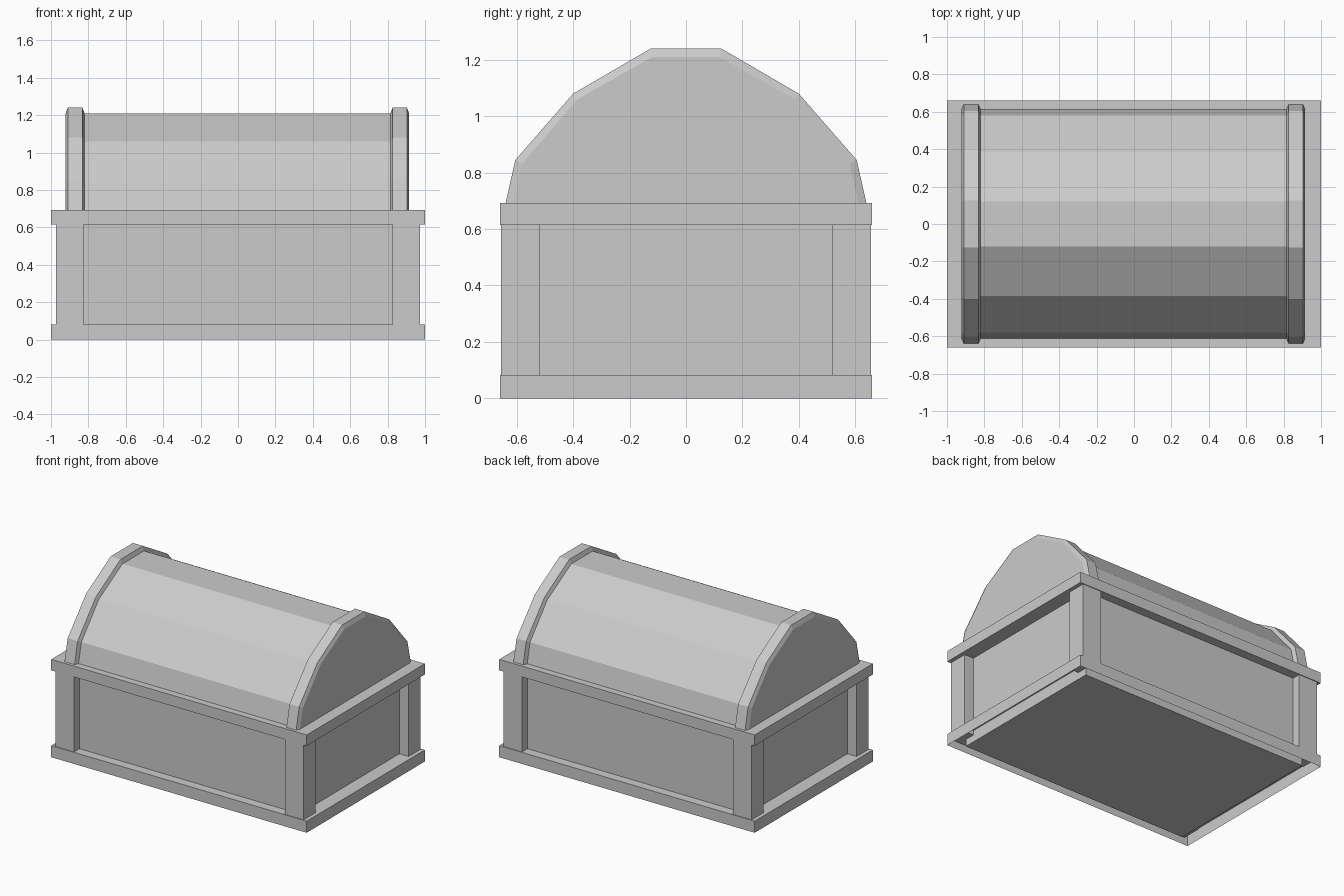
import bpy, bmesh

if "Cube" in bpy.data.objects:
    bpy.data.objects.remove(bpy.data.objects["Cube"])

OUTER = [(0.64, 0.69), (0.605, 0.845), (0.40, 1.08), (0.125, 1.24)]
INNER = [(0.612, 0.69), (0.58, 0.832), (0.385, 1.06), (0.12, 1.21)]


def finish(name, bm):
    bmesh.ops.recalc_face_normals(bm, faces=bm.faces)
    mesh = bpy.data.meshes.new(name)
    bm.to_mesh(mesh)
    bm.free()
    obj = bpy.data.objects.new(name, mesh)
    bpy.context.collection.objects.link(obj)
    return obj


def box(name, lo, hi, open_bottom=False):
    bm = bmesh.new()
    bmesh.ops.create_cube(bm, size=1)
    for v in bm.verts:
        v.co = [(a + b) / 2 + c * (b - a) for a, b, c in zip(lo, hi, v.co)]
    if open_bottom:
        bm.normal_update()
        down = [f for f in bm.faces if f.normal.z < -0.9]
        bmesh.ops.delete(bm, geom=down, context='FACES_ONLY')
    return finish(name, bm)


def loft(name, sections, caps):
    """Bridge mirrored half profiles placed along x."""
    bm = bmesh.new()
    rows = []
    for x, half in sections:
        pts = half + [(-y, z) for y, z in reversed(half)]
        rows.append([bm.verts.new((x, y, z)) for y, z in pts])
    for a, b in zip(rows, rows[1:]):
        for i in range(len(a) - 1):
            bm.faces.new((a[i], a[i + 1], b[i + 1], b[i]))
    if caps:
        bm.faces.new(rows[0])
        bm.faces.new(rows[-1])
    return finish(name, bm)


# Recessed chest body
box("body", (-0.90, -0.595, 0), (0.90, 0.595, 0.65))

# Trim around the foot (hollow underneath) and around the opening
box("bottom_rim", (-1, -0.66, 0), (1, 0.66, 0.082), open_bottom=True)
box("top_rim", (-1, -0.66, 0.615), (1, 0.66, 0.692))

# Corner posts
for sx, side in ((-1, "left"), (1, "right")):
    for sy, end in ((-1, "front"), (1, "back")):
        xs = sorted((sx * 0.825, sx * 0.972))
        ys = sorted((sy * 0.52, sy * 0.655))
        box(f"{end}_{side}_post", (xs[0], ys[0], 0.05), (xs[1], ys[1], 0.63))

# Faceted barrel lid
loft("lid", [(-0.922, INNER), (0.915, INNER)], caps=True)

# Raised bands with chamfered edges at both ends of the lid
for name, x0, x1 in (("left_lid_band", -0.922, -0.82),
                     ("right_lid_band", 0.815, 0.915)):
    loft(name, [(x0, INNER), (x0 + 0.012, OUTER),
                (x1 - 0.012, OUTER), (x1, INNER)], caps=False)
